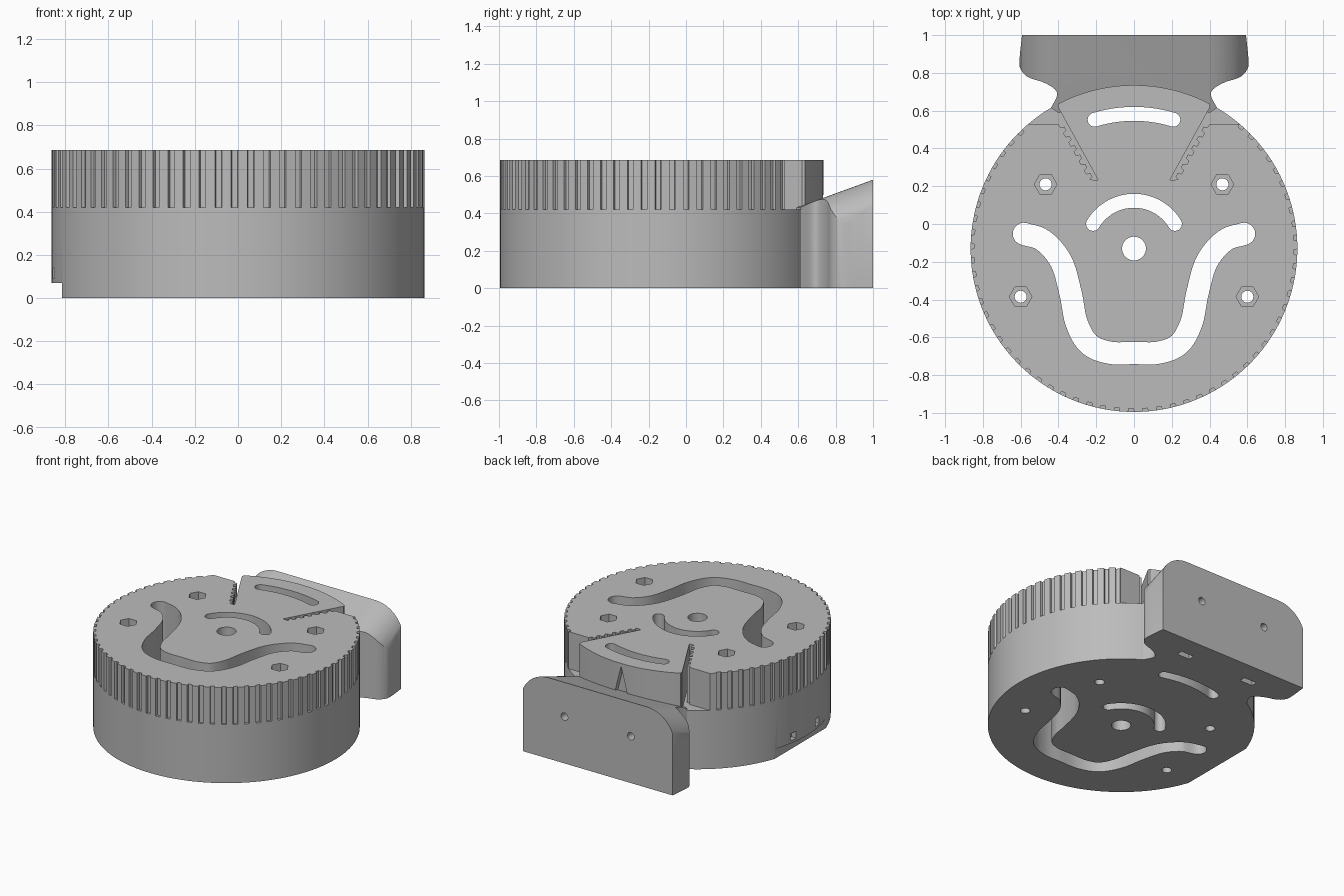
import bpy, bmesh
from math import sin, cos, pi, radians
from mathutils import Vector

if "Cube" in bpy.data.objects:
    bpy.data.objects.remove(bpy.data.objects["Cube"])

grey = bpy.data.materials.new("plain grey")
grey.use_nodes = True
grey.diffuse_color = (0.5, 0.5, 0.5, 1)
grey.node_tree.nodes["Principled BSDF"].inputs["Base Color"].default_value = (0.5, 0.5, 0.5, 1)

R, CY = 0.865, -0.13           # drum radius and centre
RIM, TOP = 0.42, 0.685         # toothed rim heights


# ---------- helpers ----------
def polar(r, deg, c=(0, CY)):
    a = radians(deg)
    return (c[0] + r * cos(a), c[1] + r * sin(a))


def arc(r, a0, a1, n, c=(0, CY)):
    return [polar(r, a0 + (a1 - a0) * i / n, c) for i in range(n + 1)]


def circle(c, r, n):
    return arc(r, 0, 360, n, c)[:-1]


def mirror(pts):
    return [(-x, y) for x, y in reversed(pts)]


def spline(pts, n=6):
    """Smooth curve through the points."""
    p = [Vector(q) for q in pts]
    p = [2 * p[0] - p[1]] + p + [2 * p[-1] - p[-2]]
    out = []
    for a, b, c, d in zip(p, p[1:], p[2:], p[3:]):
        for i in range(n):
            t = i / n
            out.append(0.5 * (2 * b + (c - a) * t + (2 * a - 5 * b + 4 * c - d) * t * t
                              + (3 * b - a - 3 * c + d) * t ** 3))
    return [tuple(v) for v in out + [p[-2]]]


def slot(path, hw):
    """Outline of a round-ended slot along a path."""
    p = [Vector(q) for q in path]
    left, right = [], []
    for i, q in enumerate(p):
        d = (p[min(i + 1, len(p) - 1)] - p[max(i - 1, 0)]).normalized()
        s = Vector((-d.y, d.x)) * hw
        left.append(q + s)
        right.append(q - s)

    def cap(q, edge):
        v = edge - q
        w = Vector((v.y, -v.x))
        return [q + v * cos(pi * k / 10) + w * sin(pi * k / 10) for k in range(1, 10)]

    return [tuple(v) for v in left + cap(p[-1], left[-1]) + right[::-1] + cap(p[0], right[0])]


def solid(name, loops, vec):
    """Sweep closed 3D loops along a vector."""
    bm = bmesh.new()
    for loop in loops:
        f = bm.faces.new([bm.verts.new(p) for p in loop])
        ext = bmesh.ops.extrude_face_region(bm, geom=[f], use_keep_orig=True)
        bmesh.ops.translate(bm, vec=vec, verts=[g for g in ext["geom"]
                                                if isinstance(g, bmesh.types.BMVert)])
    bmesh.ops.recalc_face_normals(bm, faces=bm.faces)
    me = bpy.data.meshes.new(name)
    bm.to_mesh(me)
    bm.free()
    me.materials.append(grey)
    ob = bpy.data.objects.new(name, me)
    bpy.context.collection.objects.link(ob)
    return ob


def prism(name, loops, z0, z1):
    return solid(name, [[(x, y, z0) for x, y in l] for l in loops], (0, 0, z1 - z0))


def rect(x, y, w, d):
    return [(x - w, y - d), (x + w, y - d), (x + w, y + d), (x - w, y + d)]


def combine(ob, other, op="DIFFERENCE"):
    m = ob.modifiers.new("cut", "BOOLEAN")
    m.operation, m.object, m.solver = op, other, "EXACT"
    bpy.context.view_layer.objects.active = ob
    bpy.ops.object.modifier_apply(modifier=m.name)


# ---------- drum base ----------
base = prism("drum_base", [circle((0, CY), R, 144)], 0, RIM)

# ---------- toothed rim with rear segment ----------
teeth = 56
start, span = 130.3, 279.4
pitch = span / teeth
outline = []
for i in range(teeth):
    a = start + i * pitch
    for r, f in ((R, 0), (R, 0.3), (R, 0.58), (R - 0.017, 0.62), (R - 0.017, 0.96)):
        outline.append(polar(r, a + f * pitch))
outline.append(polar(R, start + span))

# rack of small teeth beside the slit, then the segment corner
p0, p1 = Vector((0.4, 0.53)), Vector((0.235, 0.235))
d = p1 - p0
nrm = Vector((d.y, -d.x)).normalized() * 0.02
side = []
for i in range(6):
    for f, h in ((0, 0), (0.4, 0), (0.5, 1), (0.9, 1)):
        side.append(tuple(p0 + d * ((i + f) / 6) + nrm * h))
side += [tuple(p1), (0.19, 0.233), (0.392, 0.6), (0.403, 0.62), (0.4, 0.636)]
outline += side + arc(R, 63.6, 116.4, 24) + mirror(side)
rim = prism("toothed_rim", [outline], RIM, TOP)

# ---------- mounting bracket ----------
edge = spline([(0.593, 1), (0.606, 0.87), (0.6, 0.82), (0.56, 0.777), (0.48, 0.75),
               (0.42, 0.714), (0.408, 0.677), (0.44, 0.615)])
plan = edge + arc(0.82, 61, 119, 24) + mirror(edge)
bracket = prism("mounting_bracket", [plan], 0, 0.8)
shoulder = [(0.61, -0.5)] + arc(0.22, 0, 90, 14, (0.39, 0.378))
profile = shoulder + mirror(shoulder)
envelope = solid("bracket_envelope", [[(x, 1.05, z) for x, z in profile]], (0, -0.6, -0.219))
combine(bracket, envelope, "INTERSECT")

# ---------- cutters ----------
half = [(-0.583, -0.052), (-0.48, -0.088), (-0.385, -0.2), (-0.335, -0.37),
        (-0.305, -0.52), (-0.24, -0.635), (-0.13, -0.681), (0, -0.683)]
bolts = [(s * x, y) for x, y in ((0.468, 0.21), (0.6, -0.385)) for s in (-1, 1)]
through = prism("through_cutter", [
    slot(spline(half + mirror(half)[1:]), 0.059),
    slot(arc(0.253, 31, 149, 30), 0.037),
    slot(arc(0.713, 73, 107, 24), 0.037),
    circle((0, CY), 0.063, 40)] + [circle(c, 0.032, 24) for c in bolts], -0.1, 0.8)
hexes = prism("hex_cutter", [circle(c, 0.06, 6) for c in bolts], 0.53, 0.8)
step = prism("step_cutter", [rect(-0.9, CY, 0.085, 0.4)], -0.1, 0.07)
pockets = prism("pocket_cutter", [rect(-0.87, CY + s * 0.135, 0.05, 0.026) for s in (-1, 1)],
                0.09, 0.14)
nuts = prism("nut_cutter", [rect(s * 0.266, 0.835, 0.05, 0.022) for s in (-1, 1)], -0.1, 0.39)
screws = solid("screw_cutter", [[(x, 1.1, z) for x, z in circle((s * 0.263, 0.335), 0.027, 24)]
                                for s in (-1, 1)], (0, -0.33, 0))
pointer = solid("pointer_cutter", [[(-0.05, 0.8, 0.47), (0.05, 0.8, 0.47), (0, 0.8, 0.665)]],
                (0, -0.1, 0))

for part, tools in ((base, (through, step, pockets)), (rim, (through, hexes, pointer)),
                    (bracket, (nuts, screws))):
    for tool in tools:
        combine(part, tool)

for tool in (envelope, through, hexes, step, pockets, nuts, screws, pointer):
    bpy.data.objects.remove(tool)

# ---------- shading ----------
bpy.ops.object.select_all(action="DESELECT")
for part in (base, rim, bracket):
    part.select_set(True)
bpy.context.view_layer.objects.active = base
bpy.ops.object.shade_smooth_by_angle(angle=radians(30))
